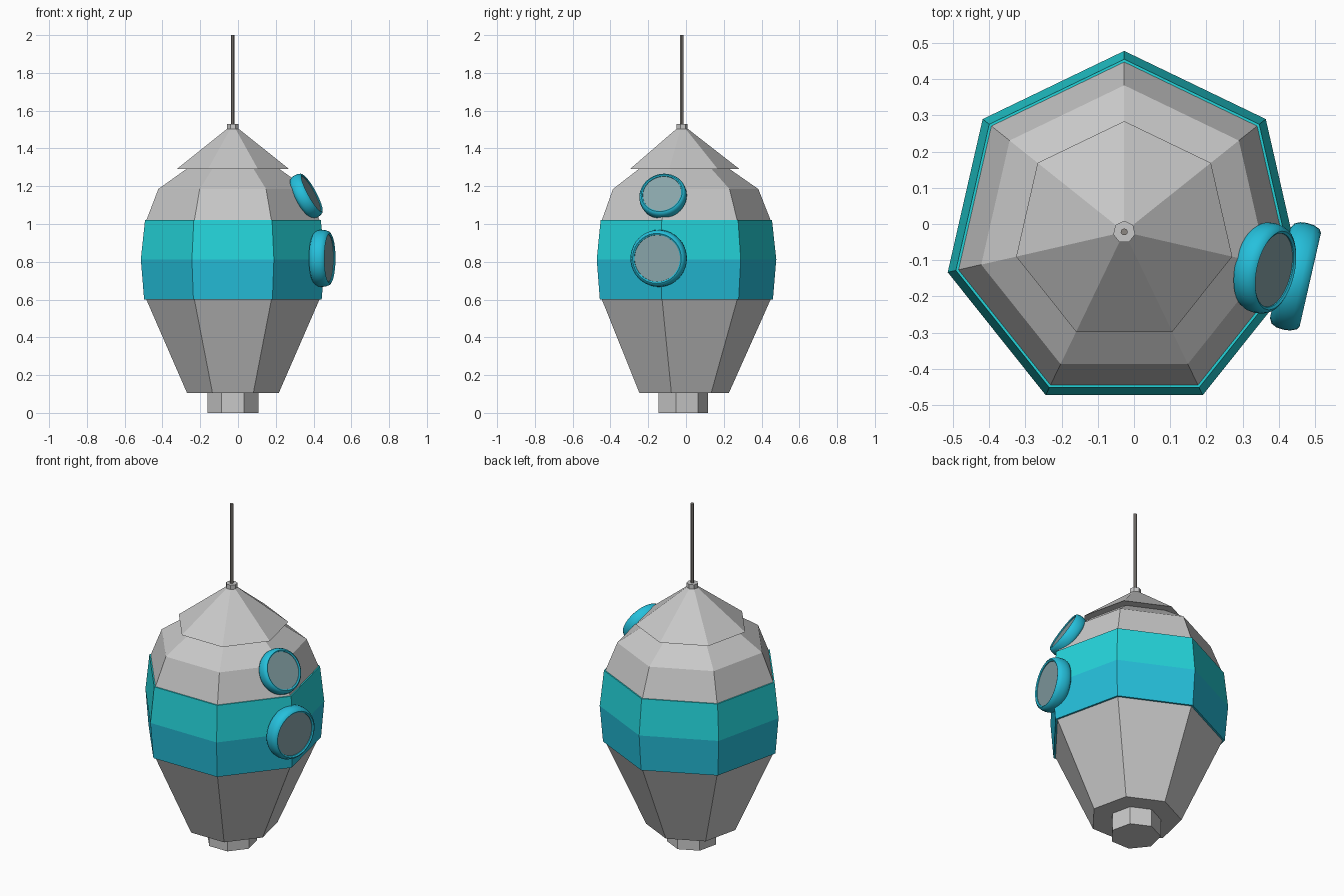
import bpy, bmesh, math
from mathutils import Vector

cube = bpy.data.objects.get("Cube")
if cube:
    bpy.data.objects.remove(cube)

AXIS = Vector((-0.027, -0.022, 0))   # centre line of the hull
SIDES = 7


def material(name, rgb):
    # sRGB bytes to linear
    lin = [((c / 255 + 0.055) / 1.055) ** 2.4 for c in rgb]
    m = bpy.data.materials.new(name)
    m.use_nodes = True
    m.diffuse_color = (*lin, 1)
    m.node_tree.nodes["Principled BSDF"].inputs["Base Color"].default_value = (*lin, 1)
    return m


grey = material("hull grey", (200, 200, 200))
dark = material("antenna grey", (140, 135, 130))
turquoise = material("turquoise", (36, 212, 218))
blue = material("cyan blue", (37, 192, 220))
glass = material("window glass", (135, 163, 168))


def lathe(name, profile, mats, sides=SIDES, closed=False, smooth=False):
    """Spin (radius, z) points about z; open profiles get end caps."""
    bm = bmesh.new()
    rings = []
    for r, z in profile:
        angles = [math.pi / 2 + math.tau * k / sides for k in range(sides)]
        rings.append([bm.verts.new((r * math.cos(a), r * math.sin(a), z)) for a in angles])
    pairs = list(zip(rings, rings[1:]))
    if closed:
        pairs.append((rings[-1], rings[0]))
    else:
        bm.faces.new(rings[0])
        bm.faces.new(rings[-1])
    for low, high in pairs:
        for k in range(sides):
            n = (k + 1) % sides
            bm.faces.new((low[k], low[n], high[n], high[k]))
    bmesh.ops.recalc_face_normals(bm, faces=bm.faces)
    mesh = bpy.data.meshes.new(name)
    bm.to_mesh(mesh)
    bm.free()
    for m in mats:
        mesh.materials.append(m)
    obj = bpy.data.objects.new(name, mesh)
    bpy.context.collection.objects.link(obj)
    obj.location = AXIS
    if smooth:
        bpy.ops.object.select_all(action='DESELECT')
        obj.select_set(True)
        bpy.context.view_layer.objects.active = obj
        bpy.ops.object.shade_smooth_by_angle(angle=math.radians(40))
    return obj


# Hull, foot and overhanging roof
lathe("hull", [(0.249, 0.105), (0.47, 0.6), (0.49, 0.81), (0.47, 1.02),
               (0.405, 1.185), (0.24, 1.3)], [grey])
lathe("foot", [(0.138, 0), (0.138, 0.11)], [grey])
lathe("roof", [(0.306, 1.29), (0.03, 1.505)], [grey])

# Two-tone band round the middle
band = lathe("band", [(0.46, 0.6), (0.482, 0.6), (0.5, 0.813), (0.477, 1.022),
                      (0.46, 1.022)], [turquoise, blue], closed=True)
for face in band.data.polygons:
    face.material_index = 1 if face.center.z < 0.813 else 0

# Antenna
lathe("antenna_base", [(0.031, 1.495), (0.031, 1.53)], [grey])
lathe("antenna", [(0.01, 1.52), (0.01, 2.0)], [dark])


def porthole(name, centre, scale, tilt):
    """Rounded frame and glass, facing out along one hull corner."""
    turn = -math.pi / 14
    normal = Vector((math.cos(tilt) * math.cos(turn),
                     math.cos(tilt) * math.sin(turn), math.sin(tilt)))
    frame = lathe(name + "_frame", [(0.122, -0.01), (0.124, 0.004), (0.132, 0.009),
                                    (0.142, 0.003), (0.149, -0.014), (0.151, -0.035),
                                    (0.149, -0.053), (0.142, -0.068), (0.128, -0.076),
                                    (0.122, -0.07)], [blue], 40, True, True)
    pane = lathe(name + "_glass", [(0.124, -0.07), (0.124, 0)], [glass], 40)
    for part in (frame, pane):
        part.location = centre
        part.rotation_euler = normal.to_track_quat('Z', 'Y').to_euler()
        part.scale = (scale, scale, scale)


porthole("lower_porthole", (0.478, -0.152, 0.818), 1.0, 0)
porthole("upper_porthole", (0.385, -0.127, 1.16), 0.84, math.radians(28))
